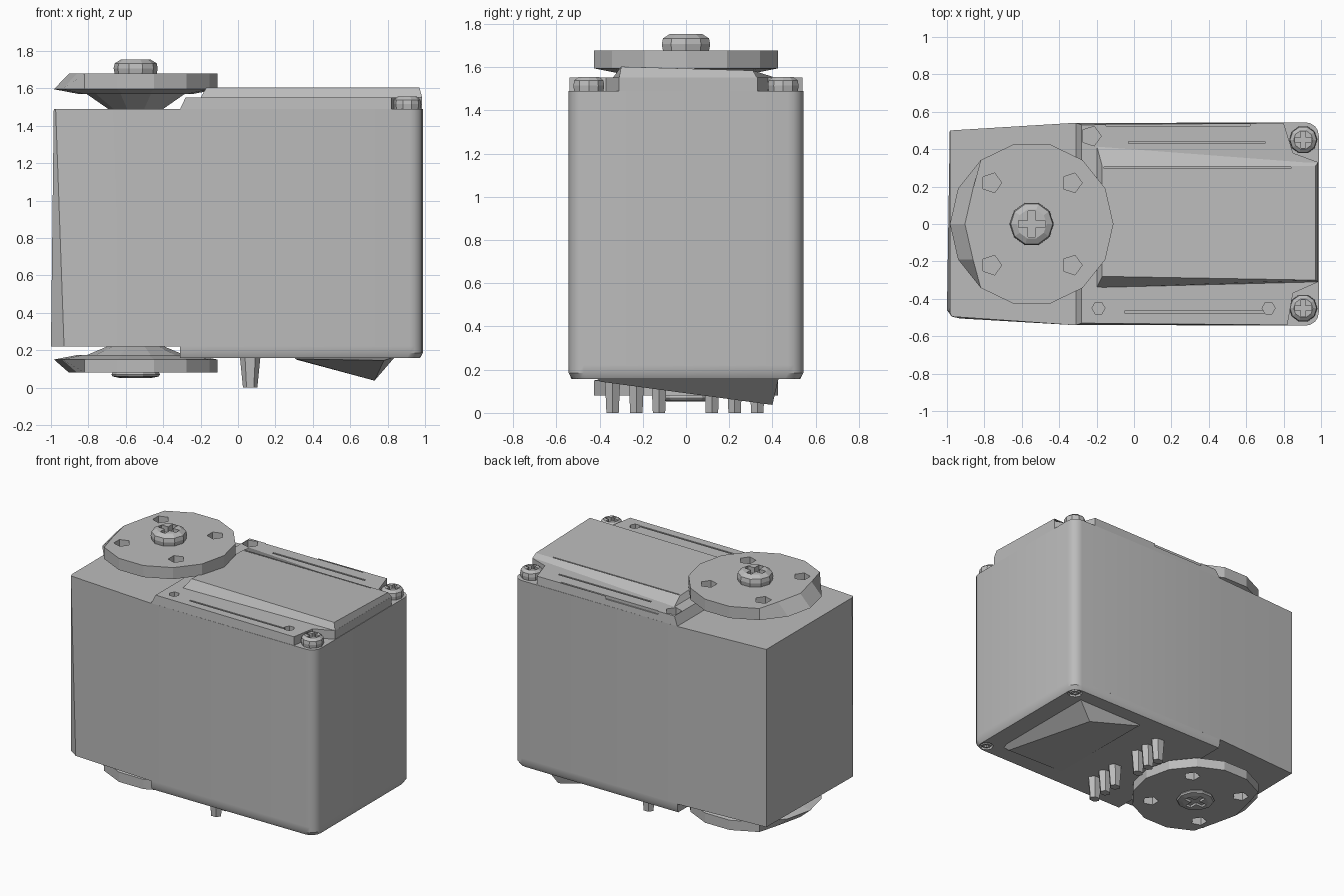
import bpy, bmesh, math
from mathutils import Vector

if "Cube" in bpy.data.objects:
    bpy.data.objects.remove(bpy.data.objects["Cube"])

grey = bpy.data.materials.new("plain grey")
grey.use_nodes = True
colour = (0.5, 0.5, 0.5, 1)
grey.diffuse_color = colour
grey.node_tree.nodes["Principled BSDF"].inputs["Base Color"].default_value = colour


def loft(name, rings, smooth=False):
    """Skin equal-length rings of points and cap both ends."""
    bm = bmesh.new()
    rows = [[bm.verts.new(p) for p in ring] for ring in rings]
    n = len(rows[0])
    for a, b in zip(rows, rows[1:]):
        for i in range(n):
            bm.faces.new((a[i], a[(i + 1) % n], b[(i + 1) % n], b[i]))
    bm.faces.new(rows[0])
    bm.faces.new(rows[-1])
    bmesh.ops.recalc_face_normals(bm, faces=bm.faces)
    me = bpy.data.meshes.new(name)
    bm.to_mesh(me)
    bm.free()
    me.materials.append(grey)
    if smooth:
        me.shade_smooth()
        me.set_sharp_from_angle(angle=math.radians(32))
    ob = bpy.data.objects.new(name, me)
    bpy.context.collection.objects.link(ob)
    return ob


def at(outline, z):
    return [(x, y, z) for x, y in outline]


def circle(x, y, r, z, n, turn=0.0):
    angles = [turn + math.tau * i / n for i in range(n)]
    return [(x + r * math.cos(a), y + r * math.sin(a), z) for a in angles]


def cut(target, cutters):
    """Subtract the cutters and keep only the finished mesh."""
    for c in cutters:
        c.hide_render = True
        mod = target.modifiers.new("cut", 'BOOLEAN')
        mod.operation, mod.solver, mod.object = 'DIFFERENCE', 'EXACT', c
    graph = bpy.context.evaluated_depsgraph_get()
    target_mesh = bpy.data.meshes.new_from_object(target.evaluated_get(graph))
    target.modifiers.clear()
    target.data = target_mesh
    for c in cutters:
        bpy.data.objects.remove(c)


def box(x0, x1, y0, y1, z0, z1):
    o = [(x0, y0), (x1, y0), (x1, y1), (x0, y1)]
    return loft("cutter", [at(o, z0), at(o, z1)])


def hole(x, y, r, z0, z1, n=6):
    return loft("cutter", [circle(x, y, r, z0, n), circle(x, y, r, z1, n)])


def cross(x, y, size, z0, z1):
    w = size * 0.28
    arm = [(size, -w), (size, w), (w, w)]
    pts = []
    for k in range(4):
        for px, py in arm:
            for _ in range(k):
                px, py = -py, px
            pts.append((x + px, y + py))
    return loft("cutter", [at(pts, z0), at(pts, z1)])


def rounded_end(inset=0.0):
    """Rounded corners of the +x end, front to back."""
    r, pts = 0.07, []
    for side in (-1, 1):
        arc = [math.pi / 2 * i / 4 for i in range(5)]
        arc = arc[::-1] if side < 0 else arc
        pts += [(0.918 - inset + r * math.cos(a),
                 side * (0.473 - inset + r * math.sin(a))) for a in arc]
    return pts


# Main case with tapered gear end
shoulder = (-0.33, -0.54)
low = [(-1, -0.46), (-0.93, -0.505), shoulder] + rounded_end() + [(-0.33, 0.54), (-0.985, 0.5)]
high = [(-0.985, -0.47), (-0.975, -0.495), shoulder] + rounded_end() + [(-0.33, 0.54), (-0.985, 0.5)]
loft("case_body", [at(low, 0.22), at(high, 1.49)], True)

# Bottom cover, slightly drawn in at its lower edge
cover = [(-0.31, -0.54)] + rounded_end() + [(-0.31, 0.54)]
cover_low = [(-0.31, -0.53)] + rounded_end(0.015) + [(-0.31, 0.53)]
bottom = loft("bottom_cover", [at(cover_low, 0.157), at(cover, 0.185), at(cover, 0.222)], True)
cut(bottom, [hole(0.92, s * 0.47, 0.05, 0.1, 0.2, 8) for s in (-1, 1)])

# Top cover with open corner pockets, grooves and screw holes
deck = [(-0.31, -0.54), (0.82, -0.54), (0.85, -0.37), (0.985, -0.31),
        (0.985, 0.33), (0.85, 0.38), (0.8, 0.54), (-0.31, 0.54)]
deck_top = [(-0.28, -0.53)] + deck[1:-1] + [(-0.28, 0.53)]
top = loft("top_cover", [at(deck, 1.488), at(deck_top, 1.552)])
cut(top, [box(-0.05, 0.7, -0.476, -0.464, 1.52, 1.6),
          box(-0.03, 0.7, 0.43, 0.442, 1.52, 1.6),
          box(-0.15, 0.62, 0.525, 0.535, 1.53, 1.6),
          hole(0.72, -0.45, 0.035, 1.5, 1.6),
          hole(-0.19, -0.45, 0.035, 1.5, 1.6),
          hole(-0.23, 0.47, 0.055, 1.5, 1.6, 5)])

# Raised centre panel with sloping edges
panel_low = [(-0.2, -0.34), (0.985, -0.31), (0.985, 0.33), (-0.2, 0.42)]
panel_high = [(-0.17, -0.28), (0.97, -0.3), (0.97, 0.31), (-0.17, 0.31)]
panel_top = [(x, y, 1.603 if y < 0 else 1.585) for x, y in panel_high]
panel = loft("raised_panel", [at(panel_low, 1.55), panel_top])
cut(panel, [box(-0.16, 0.84, 0.298, 0.306, 1.565, 1.62)])


def screw(name, x, y, r, z, h, direction=1):
    """Domed cross-head screw, rising or hanging from z."""
    steps = ((0.95, 0.0), (1.0, 0.4), (0.95, 0.75), (0.68, 1.0))
    ob = loft(name, [circle(x, y, r * k, z + direction * h * t, 10) for k, t in steps])
    ends = sorted((z + direction * h * 0.45, z + direction * h * 1.5))
    cut(ob, [cross(x, y, r * 0.6, *ends)])


for side, label in ((-1, "front"), (1, "back")):
    screw(label + "_top_screw", 0.905, side * 0.45, 0.075, 1.488, 0.067)
    screw(label + "_bottom_screw", 0.92, side * 0.47, 0.042, 0.2, 0.042, -1)


# Round horns above and below, each with a tapered hub and four holes
HX, HR = -0.547, 0.437


def horn(name, inner, outer, hub_end):
    way = 1 if outer > inner else -1
    base = circle(HX, 0, HR, inner + way * 0.025, 14)
    face = circle(HX, 0, HR, outer, 14)
    # gear end of the rim is bevelled
    face = [(x + 0.08 if x < -0.9 else x, y, z) for x, y, z in face]
    under = circle(HX, 0, HR - 0.13, inner, 14)
    ob = loft(name, [under, base, face])
    z0, z1 = sorted((outer - way * 0.06, outer + way * 0.1))
    cut(ob, [hole(HX + sx * 0.215, sy * 0.22, 0.055, z0, z1, 5)
             for sx in (-1, 1) for sy in (-1, 1)])
    loft(name + "_hub", [circle(HX, 0, 0.14, hub_end, 10),
                         circle(HX, 0, 0.27, inner + way * 0.005, 10)])


horn("top_horn", 1.57, 1.678, 1.485)
horn("bottom_horn", 0.175, 0.08, 0.225)
screw("top_horn_screw", HX, 0, 0.118, 1.676, 0.077)
screw("bottom_horn_screw", HX, 0, 0.13, 0.082, 0.03, -1)

# Row of connector pins under the case
for i, y in enumerate((-0.34, -0.23, -0.125, 0.12, 0.225, 0.33)):
    pin = [(0.065 + (x - 0.065) * 1, y + (py - y) * 0.75, z)
           for x, py, z in circle(0.065, y, 0.055, 0.165, 6)]
    tip = [(0.065 + (x - 0.065) * 0.7, y + (py - y) * 0.8, 0) for x, py, z in pin]
    loft("connector_pin_%d" % (i + 1), [pin, tip])

# Skewed wedge under the case, one low corner
wedge_base = at([(0.3, -0.41), (0.84, -0.41), (0.84, 0.43), (0.3, 0.43)], 0.165)
apex = Vector((0.73, 0.4, 0.037))
wedge_tip = [(0.31, -0.4, 0.153), (0.78, -0.4, 0.145), apex, (0.31, 0.42, 0.15)]
loft("underside_wedge", [wedge_base, wedge_tip])
